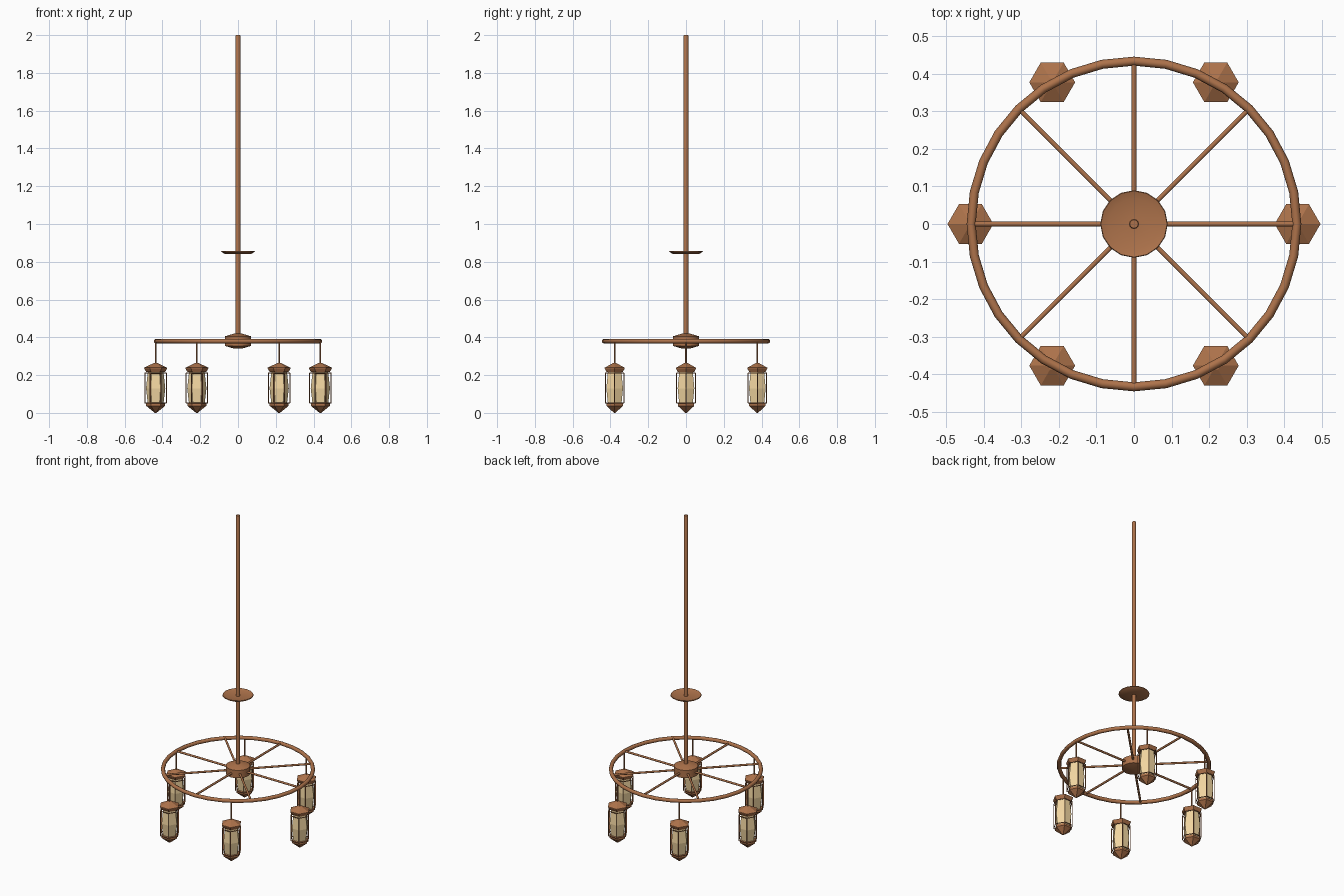
import bpy, bmesh, math
from mathutils import Vector, Matrix

if "Cube" in bpy.data.objects:
    bpy.data.objects.remove(bpy.data.objects["Cube"])

def material(name, rgb):
    m = bpy.data.materials.new(name)
    m.diffuse_color = (*rgb, 1)
    m.use_nodes = True
    m.node_tree.nodes["Principled BSDF"].inputs["Base Color"].default_value = m.diffuse_color
    return m

COPPER = material("copper", (0.42, 0.17, 0.07))
GLASS = material("warm_glass", (0.90, 0.68, 0.36))

def finish(name, bm, mat, smooth=None):
    bmesh.ops.remove_doubles(bm, verts=bm.verts, dist=1e-5)
    bmesh.ops.recalc_face_normals(bm, faces=bm.faces)
    me = bpy.data.meshes.new(name)
    bm.to_mesh(me)
    bm.free()
    me.materials.append(mat)
    ob = bpy.data.objects.new(name, me)
    bpy.context.collection.objects.link(ob)
    if smooth:
        bpy.context.view_layer.objects.active = ob
        ob.select_set(True)
        bpy.ops.object.shade_smooth_by_angle(angle=math.radians(smooth))
        ob.select_set(False)
    return ob

def lathe(bm, profile, sides, at=(0, 0)):
    """Stack rings of (radius, z) and cap both ends."""
    rings = [[bm.verts.new((at[0] + r * math.cos(math.tau * i / sides),
                            at[1] + r * math.sin(math.tau * i / sides), z))
              for i in range(sides)] for r, z in profile]
    for a, b in zip(rings, rings[1:]):
        for i in range(sides):
            j = (i + 1) % sides
            bm.faces.new((a[i], a[j], b[j], b[i]))
    bm.faces.new(rings[0])
    bm.faces.new(rings[-1])

def rod(bm, p, q, radius, sides):
    p, q = Vector(p), Vector(q)
    rot = Vector((0, 0, 1)).rotation_difference(q - p).to_matrix().to_4x4()
    bmesh.ops.create_cone(bm, cap_ends=True, segments=sides, radius1=radius, radius2=radius,
                          depth=(q - p).length, matrix=Matrix.Translation((p + q) / 2) @ rot)

def polar(r, a, z):
    return (r * math.cos(a), r * math.sin(a), z)

# central stem
bm = bmesh.new()
lathe(bm, [(0.013, 0.38), (0.013, 1.995), (0.011, 2.0)], 12)
finish("stem", bm, COPPER, 40)

# shallow dish on the stem
bm = bmesh.new()
lathe(bm, [(0.013, 0.842), (0.07, 0.842), (0.09, 0.853), (0.088, 0.857), (0.068, 0.85), (0.013, 0.85)], 16)
finish("stem_dish", bm, COPPER, 40)

# wheel hub
bm = bmesh.new()
lathe(bm, [(0.02, 0.34), (0.07, 0.355), (0.07, 0.405), (0.02, 0.42)], 16)
finish("hub", bm, COPPER, 40)

# wheel rim
RIM, Z = 0.434, 0.38
bm = bmesh.new()
loops = []
for i in range(32):
    a = math.tau * i / 32
    loops.append([bm.verts.new(polar(RIM + 0.012 * math.cos(b), a, Z + 0.012 * math.sin(b)))
                  for b in (math.tau * k / 8 for k in range(8))])
for i in range(32):
    a, b = loops[i], loops[(i + 1) % 32]
    for k in range(8):
        bm.faces.new((a[k], b[k], b[(k + 1) % 8], a[(k + 1) % 8]))
finish("wheel_rim", bm, COPPER, 50)

# spokes
bm = bmesh.new()
for i in range(8):
    a = math.tau * i / 8
    rod(bm, polar(0.05, a, Z), polar(RIM, a, Z), 0.0065, 8)
finish("spokes", bm, COPPER, 50)

# six hanging lanterns
for n in range(6):
    a = math.tau * n / 6
    x, y, _ = polar(0.436, a, 0)

    bm = bmesh.new()
    rod(bm, (x, y, 0.25), (x, y, 0.38), 0.004, 8)
    finish(f"hanger_{n}", bm, COPPER, 50)

    bm = bmesh.new()
    lathe(bm, [(0.05, 0.217), (0.061, 0.235), (0.061, 0.239), (0.012, 0.263)], 6, (x, y))
    finish(f"lantern_cap_{n}", bm, COPPER)

    bm = bmesh.new()
    lathe(bm, [(0.041, 0.045), (0.051, 0.13), (0.041, 0.22)], 6, (x, y))
    finish(f"lantern_glass_{n}", bm, GLASS)

    bm = bmesh.new()
    lathe(bm, [(0.004, 0.0), (0.05, 0.037), (0.05, 0.05), (0.04, 0.054)], 6, (x, y))
    finish(f"lantern_base_{n}", bm, COPPER)

    # cage bars at the corners with hoops top and bottom
    bm = bmesh.new()
    for k in range(6):
        c, s = math.cos(math.tau * k / 6), math.sin(math.tau * k / 6)
        c2, s2 = math.cos(math.tau * (k + 1) / 6), math.sin(math.tau * (k + 1) / 6)
        r = 0.057
        rod(bm, (x + r * c, y + r * s, 0.053), (x + r * c, y + r * s, 0.212), 0.003, 4)
        for z in (0.053, 0.210):
            rod(bm, (x + r * c, y + r * s, z), (x + r * c2, y + r * s2, z), 0.003, 4)
    finish(f"lantern_cage_{n}", bm, COPPER)
